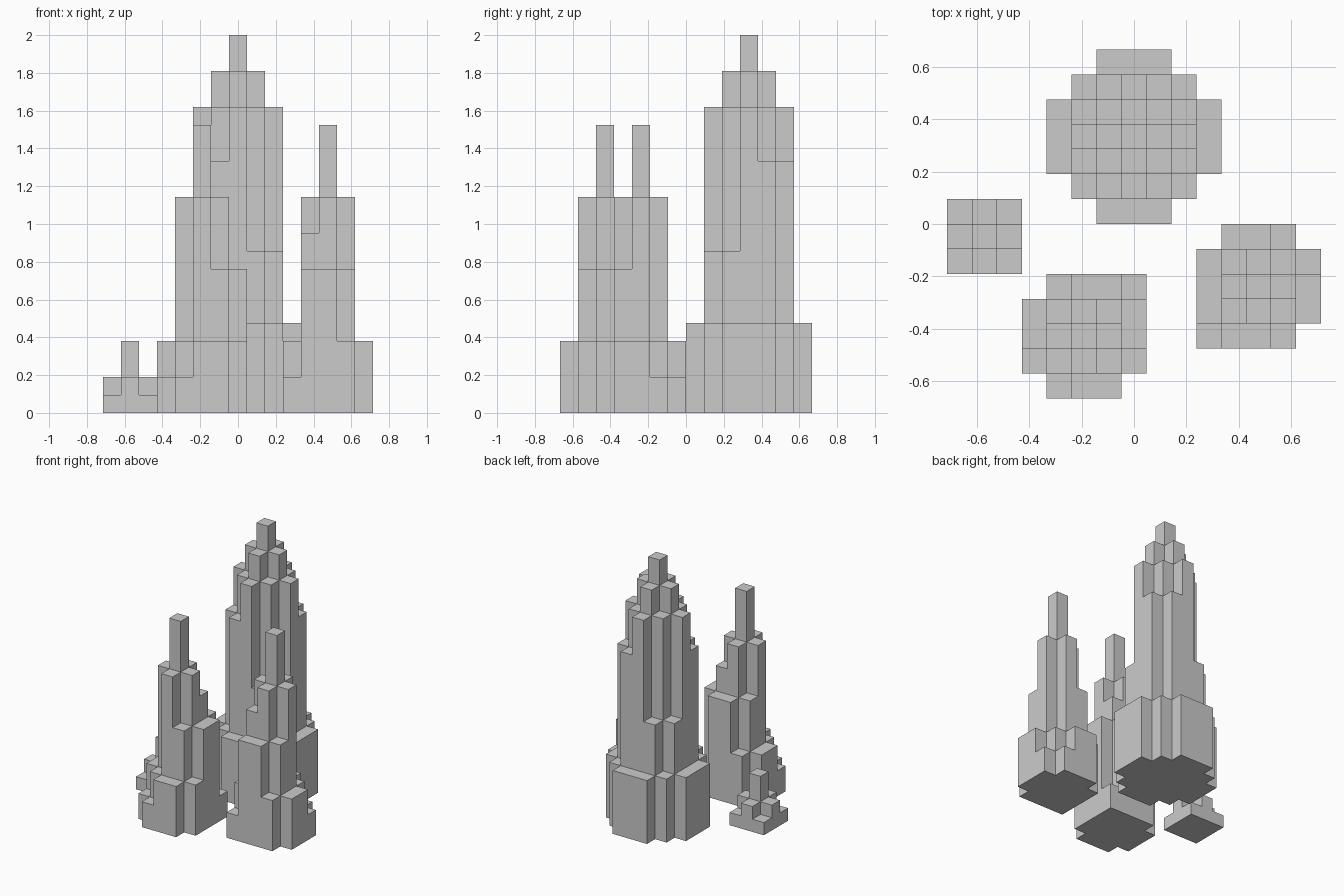
import bpy
import bmesh

cube = bpy.data.objects.get("Cube")
if cube:
    bpy.data.objects.remove(cube)

UNIT = 2 / 21                 # one grid cell
OFFSET_X, OFFSET_Y = 7.5, 7   # half the footprint, in cells

stone = bpy.data.materials.new("plain grey")
stone.use_nodes = True
grey = (0.6, 0.6, 0.6, 1)
stone.diffuse_color = grey
stone.node_tree.nodes["Principled BSDF"].inputs["Base Color"].default_value = grey


def cross(height, long, short):
    """Two centred blocks crossing each other."""
    return [(height, -long, long, -short, short), (height, -short, short, -long, long)]


def corner(height, sx, sy):
    """L-shaped buttress in one quadrant."""
    return [(height, *sorted((sx, 2 * sx)), sy, sy),
            (height, sx, sx, *sorted((sy, 2 * sy)))]


def column_heights(blocks, swap):
    """Tallest block wins in every cell; swap mirrors across the diagonal."""
    cells = {}
    for height, x0, x1, y0, y1 in blocks:
        for x in range(x0, x1 + 1):
            for y in range(y0, y1 + 1):
                key = (-y, -x) if swap else (x, y)
                cells[key] = max(height, cells.get(key, 0))
    return cells


def build_tower(name, cx, cy, blocks, swap=False):
    """Closed stepped shell: roofs, floor and exposed walls only."""
    cells = column_heights(blocks, swap)
    bm = bmesh.new()

    def quad(*points):
        bm.faces.new([bm.verts.new(((cx + x - OFFSET_X) * UNIT,
                                    (cy + y - OFFSET_Y) * UNIT,
                                    z * UNIT)) for x, y, z in points])

    for (x, y), top in cells.items():
        ring = [(x, y), (x + 1, y), (x + 1, y + 1), (x, y + 1)]
        quad(*[(*p, top) for p in ring])
        quad(*[(*p, 0) for p in reversed(ring)])
        sides = [(0, -1), (1, 0), (0, 1), (-1, 0)]
        for i, (dx, dy) in enumerate(sides):
            low = cells.get((x + dx, y + dy), 0)
            a, b = ring[i], ring[(i + 1) % 4]
            # One quad per level keeps neighbouring walls matched
            for z in range(low, top):
                quad((*a, z), (*b, z), (*b, z + 1), (*a, z + 1))

    bmesh.ops.remove_doubles(bm, verts=bm.verts, dist=UNIT / 100)
    bmesh.ops.dissolve_limit(bm, angle_limit=0.01, verts=bm.verts, edges=bm.edges)
    mesh = bpy.data.meshes.new(name)
    bm.to_mesh(mesh)
    bm.free()
    mesh.materials.append(stone)
    obj = bpy.data.objects.new(name, mesh)
    bpy.context.collection.objects.link(obj)


# Main tower: wide plinth, buttressed shaft, stepped spire
main = cross(5, 3, 1) + cross(5, 2, 2)
main += corner(9, 1, -1) + corner(9, -1, 1)
main += corner(14, 1, 1) + corner(14, -1, -1)
main += cross(17, 2, 0) + cross(17, 1, 1) + cross(19, 1, 0) + cross(21, 0, 0)

# Side towers: lopsided tiers climbing to a slim spire
side = cross(2, 2, 1) + [(2, 2, 2, 2, 2)]
side += [(4, -2, 2, 0, 1), (4, 0, 1, -2, 2), (4, -1, 1, -1, 2), (4, -1, 2, -1, 1)]
side += [(8, 0, 2, 0, 1), (8, -1, 1, 1, 1), (8, 1, 1, -1, 1)]
side += [(10, 1, 1, 1, 1)] + cross(12, 1, 0) + cross(16, 0, 0)
rear_step = [(8, 0, 1, 0, 2)]

# Small stepped mound
mound = cross(1, 1, 1) + cross(2, 1, 0) + cross(4, 0, 0)

build_tower("main_tower", 7, 10, main)
build_tower("front_right_tower", 5, 2, side + rear_step)
build_tower("left_tower", 12, 4, side, swap=True)
build_tower("small_mound", 1, 6, mound)
